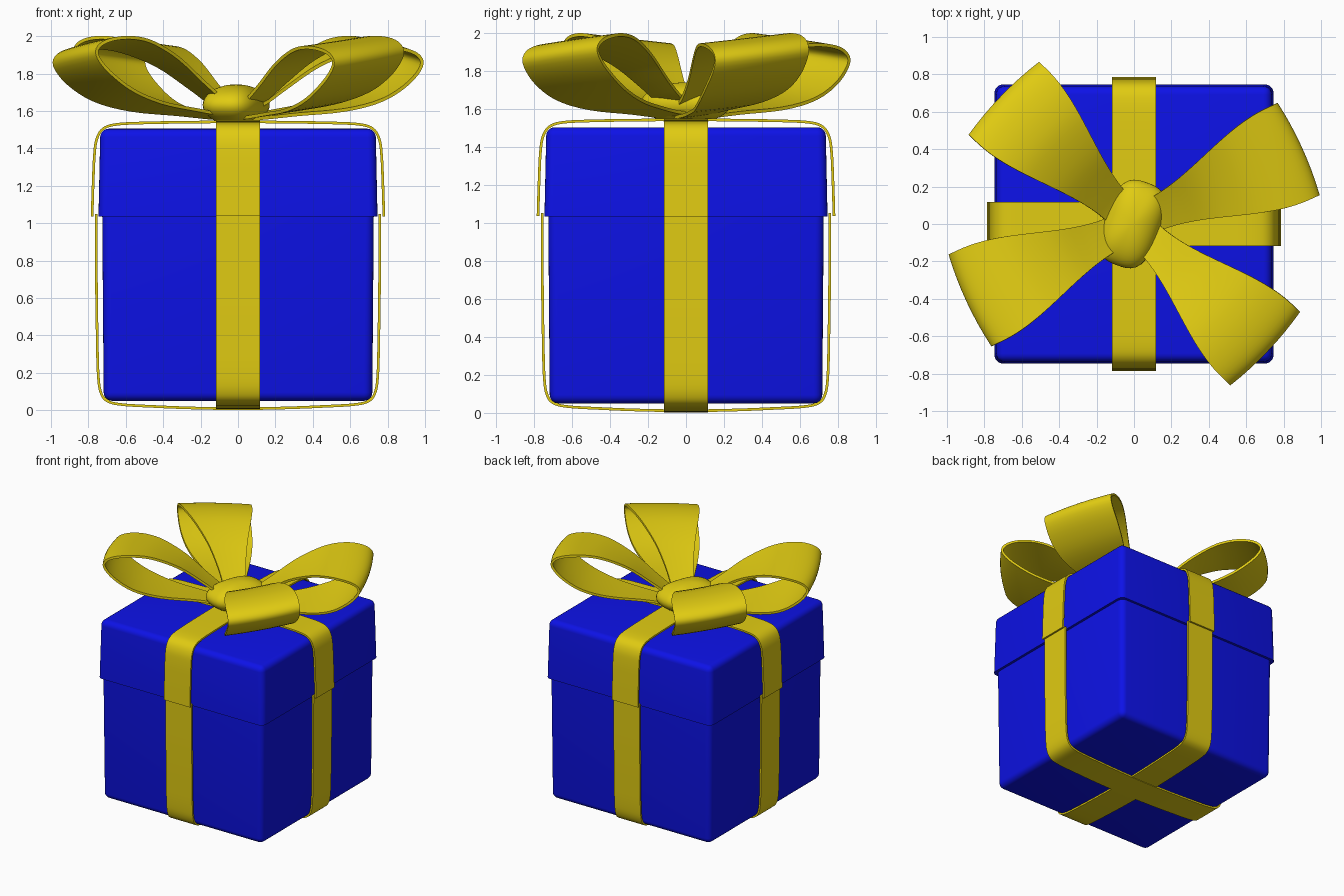
import bpy, bmesh, math
from mathutils import Vector, Matrix

if "Cube" in bpy.data.objects:
    bpy.data.objects.remove(bpy.data.objects["Cube"])


def material(name, color):
    m = bpy.data.materials.new(name)
    m.diffuse_color = color
    m.use_nodes = True
    m.node_tree.nodes["Principled BSDF"].inputs["Base Color"].default_value = m.diffuse_color
    return m


BLUE = material("blue_paper", (0.004, 0.006, 0.8, 1))
GOLD = material("gold_ribbon", (0.75, 0.6, 0.006, 1))


def finish(name, bm, mat, thickness=0, angle=40):
    bmesh.ops.recalc_face_normals(bm, faces=bm.faces)
    me = bpy.data.meshes.new(name)
    bm.to_mesh(me)
    bm.free()
    ob = bpy.data.objects.new(name, me)
    bpy.context.collection.objects.link(ob)
    me.materials.append(mat)
    bpy.ops.object.select_all(action='DESELECT')
    ob.select_set(True)
    bpy.context.view_layer.objects.active = ob
    if thickness:
        mod = ob.modifiers.new("thickness", 'SOLIDIFY')
        mod.thickness = thickness
        mod.offset = 0
        bpy.ops.object.modifier_apply(modifier=mod.name)
    bpy.ops.object.shade_smooth_by_angle(angle=math.radians(angle))
    return ob


def spline(pts, steps=5):
    """Smooth curve through 2D points."""
    p = [Vector(q) for q in pts]
    p = [2 * p[0] - p[1]] + p + [2 * p[-1] - p[-2]]
    out = []
    for a, b, c, d in zip(p, p[1:], p[2:], p[3:]):
        for i in range(steps):
            t = i / steps
            out.append(0.5 * (2 * b + (c - a) * t + (2 * a - 5 * b + 4 * c - d) * t ** 2
                              + (3 * b - a - 3 * c + d) * t ** 3))
    return out + [p[-2]]


def strip(rows):
    """Skin a grid of points."""
    bm = bmesh.new()
    vs = [[bm.verts.new(co) for co in row] for row in rows]
    for r, s in zip(vs, vs[1:]):
        for i in range(len(r) - 1):
            bm.faces.new((r[i], r[i + 1], s[i + 1], s[i]))
    return bm


def carton(name, half_bottom, half_top, z0, z1, round_z):
    """Box with rounded corners and one rounded end (at height round_z)."""
    bm = bmesh.new()
    bmesh.ops.create_cube(bm, size=2)
    for v in bm.verts:
        h = half_top if v.co.z > 0 else half_bottom
        v.co = (v.co.x * h, v.co.y * h, z1 if v.co.z > 0 else z0)
    edges = [e for e in bm.edges
             if abs(e.verts[0].co.z - e.verts[1].co.z) > 0.1
             or abs(e.verts[0].co.z - round_z) < 1e-4]
    bmesh.ops.bevel(bm, geom=edges, offset=0.045, segments=5, profile=0.5, affect='EDGES')
    finish(name, bm, BLUE)


# Box body and lid
carton("box_body", 0.718, 0.726, 0.05, 1.06, 0.05)
carton("box_lid", 0.746, 0.736, 1.035, 1.505, 1.505)

# Ribbons around lid and body, once in each direction
LID = [(0.78, 1.035), (0.775, 1.2), (0.768, 1.36), (0.755, 1.45), (0.72, 1.505),
       (0.65, 1.528), (0.5, 1.536), (0.25, 1.54), (0, 1.542)]
BODY = [(0.758, 1.05), (0.757, 0.7), (0.753, 0.4), (0.748, 0.2), (0.735, 0.1), (0.70, 0.05),
        (0.62, 0.03), (0.45, 0.02), (0.25, 0.012), (0, 0.008)]
for label, turn, lift in (("across", 0, 0), ("along", math.pi / 2, 0.003)):
    for part, half in (("lid", LID), ("body", BODY)):
        pts = half + [(-u, z) for u, z in half[-2::-1]]
        bm = strip([[(p.x, y, p.y + lift) for y in (-0.117, 0.117)] for p in spline(pts)])
        bm.transform(Matrix.Rotation(turn, 4, 'Z'))
        finish(f"{part}_ribbon_{label}", bm, GOLD, 0.014)

# Bow loops: side profile swept across a width that flares outward
LOOP = [(0.02, 1.565), (0.15, 1.575), (0.3, 1.593), (0.55, 1.625), (0.75, 1.685),
        (0.9, 1.78), (0.975, 1.87), (0.955, 1.925), (0.87, 1.957), (0.74, 1.965),
        (0.6, 1.94), (0.42, 1.86), (0.25, 1.74), (0.13, 1.655), (0.05, 1.62)]


def half_width(r):
    t = min(max((r - 0.1) / 0.82, 0), 1)
    return 0.09 + 0.18 * t * t * (3 - 2 * t)


roll = math.tan(math.radians(6))
for name, angle in (("back_right", 24.5), ("back_left", 136),
                    ("front_left", 205), ("front_right", -43.5)):
    rows = []
    for p in spline(LOOP, 4):
        w = half_width(p.x)
        rows.append([(p.x * (1 - 0.02 * t * t), t * w, p.y + t * w * roll)
                     for t in (i / 4 for i in range(-4, 5))])
    bm = strip(rows)
    bm.transform(Matrix.Rotation(math.radians(angle), 4, 'Z'))
    finish(f"bow_loop_{name}", bm, GOLD, 0.018)

# Knot: squarish rounded cushion, turned slightly
bm = bmesh.new()
bmesh.ops.create_uvsphere(bm, u_segments=40, v_segments=24, radius=1)
for v in bm.verts:
    x, y, z = v.co
    k = (abs(x) ** 3 + abs(y) ** 3) ** (1 / 3)
    s = math.hypot(x, y) / k if k > 1e-6 else 1
    v.co = (x * s * 0.235, y * s * 0.15, z * 0.11)
bm.transform(Matrix.Translation((-0.01, 0, 1.632)) @ Matrix.Rotation(math.radians(70), 4, 'Z'))
finish("bow_knot", bm, GOLD)
